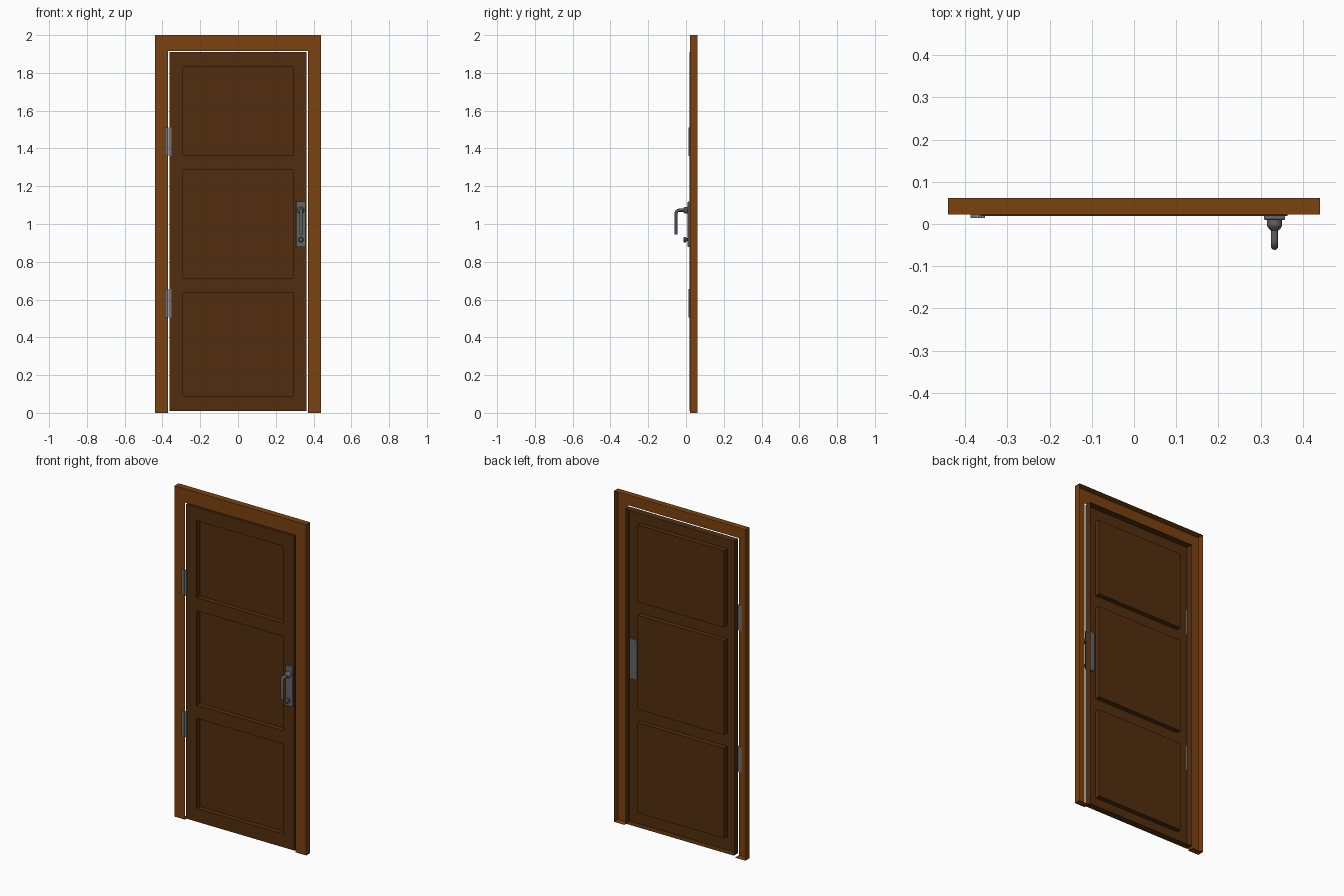
import bpy, bmesh, math
from mathutils import Matrix

if "Cube" in bpy.data.objects:
    bpy.data.objects.remove(bpy.data.objects["Cube"])


def material(name, rgb):
    m = bpy.data.materials.new(name)
    m.diffuse_color = (*rgb, 1)
    m.use_nodes = True
    m.node_tree.nodes["Principled BSDF"].inputs["Base Color"].default_value = m.diffuse_color
    return m


FRAME = material("frame_wood", (0.195, 0.054, 0.005))
DOOR = material("dark_door_wood", (0.083, 0.027, 0.0045))
METAL = material("handle_metal", (0.125, 0.125, 0.125))
HINGE = material("hinge_metal", (0.17, 0.17, 0.17))


def finish(name, bm, mat):
    bmesh.ops.remove_doubles(bm, verts=bm.verts, dist=1e-5)
    me = bpy.data.meshes.new(name)
    bm.to_mesh(me)
    bm.free()
    ob = bpy.data.objects.new(name, me)
    bpy.context.collection.objects.link(ob)
    me.materials.append(mat)
    return ob


def smooth(ob):
    bpy.ops.object.select_all(action='DESELECT')
    ob.select_set(True)
    bpy.context.view_layer.objects.active = ob
    bpy.ops.object.shade_smooth_by_angle()


def quad(bm, pts):
    bm.faces.new([bm.verts.new(p) for p in pts])


def sheet(bm, x0, x1, z0, z1, y):
    quad(bm, [(x0, y, z0), (x1, y, z0), (x1, y, z1), (x0, y, z1)])


def walls(bm, path, y0, y1):
    # side walls running back from a path of (x, z) points
    for (ax, az), (bx, bz) in zip(path, path[1:]):
        quad(bm, [(ax, y0, az), (ax, y1, az), (bx, y1, bz), (bx, y0, bz)])


def rect(x0, x1, z0, z1):
    return [(x0, z0), (x1, z0), (x1, z1), (x0, z1), (x0, z0)]


def box(name, x0, x1, y0, y1, z0, z1, mat, bevel=0):
    bm = bmesh.new()
    bmesh.ops.create_cube(bm, size=1)
    for v in bm.verts:
        v.co = ((x0 + x1) / 2 + v.co.x * (x1 - x0),
                (y0 + y1) / 2 + v.co.y * (y1 - y0),
                (z0 + z1) / 2 + v.co.z * (z1 - z0))
    if bevel:
        edges = [e for e in bm.edges if all(v.co.y < (y0 + y1) / 2 for v in e.verts)]
        bmesh.ops.bevel(bm, geom=edges, offset=bevel, segments=2, affect='EDGES', profile=0.5)
    return finish(name, bm, mat)


def turned(name, x, z, profile, mat, n=24):
    # round part turned about a front-to-back axis; profile of (radius, y)
    bm = bmesh.new()
    rings = [[bm.verts.new((x + r * math.cos(2 * math.pi * i / n), y,
                            z + r * math.sin(2 * math.pi * i / n))) for i in range(n)]
             for r, y in profile]
    for a, b in zip(rings, rings[1:]):
        for i in range(n):
            j = (i + 1) % n
            bm.faces.new([a[i], a[j], b[j], b[i]])
    bm.faces.new(rings[-1])
    bm.faces.new(rings[0])
    bmesh.ops.recalc_face_normals(bm, faces=bm.faces)
    smooth(finish(name, bm, mat))


BACK = 0.061

# door frame: front sheet with outer walls, open at the back
bm = bmesh.new()
fy = 0.022
sheet(bm, -0.44, -0.37, 0, 1.917, fy)
sheet(bm, 0.37, 0.44, 0, 1.917, fy)
sheet(bm, -0.44, 0.44, 1.917, 2, fy)
walls(bm, [(0.37, 0), (0.44, 0), (0.44, 2), (-0.44, 2), (-0.44, 0), (-0.37, 0)], fy, BACK)
finish("door_frame", bm, FRAME)

# door leaf: front sheet with three panels pushed back, open at the back
bm = bmesh.new()
dy, py = 0.0195, 0.049
xs = [-0.363, -0.29, 0.29, 0.363]
zs = [0.01, 0.09, 0.635, 0.715, 1.285, 1.365, 1.83, 1.91]
for i in range(3):
    for j in range(7):
        cell = (xs[i], xs[i + 1], zs[j], zs[j + 1])
        panel = i == 1 and j % 2 == 1
        sheet(bm, *cell, py if panel else dy)
        if panel:
            walls(bm, rect(*cell)[::-1], dy, py)
walls(bm, rect(xs[0], xs[-1], zs[0], zs[-1]), dy, BACK)
finish("door_leaf", bm, DOOR)

# hinges: two leaves each
for label, z in (("lower", 0.58), ("upper", 1.435)):
    for side, x in (("frame", -0.379), ("door", -0.361)):
        box(f"{label}_hinge_{side}_leaf", x - 0.008, x + 0.008, 0.014, 0.023,
            z - 0.076, z + 0.076, HINGE)

# handle plate, passing through the door
HX = 0.333
box("handle_plate", HX - 0.025, HX + 0.025, 0.009, 0.03, 0.878, 1.12, METAL, 0.004)

# collar and lower knob
turned("handle_collar", HX, 1.073, [(0.018, 0.012), (0.018, -0.004), (0.013, -0.012), (0.008, -0.016)], METAL)
turned("lock_knob", HX, 0.917, [(0.008, 0.012), (0.008, 0.002), (0.014, -0.001),
                                (0.014, -0.009), (0.010, -0.014)], METAL)

# lever: tube going out and bending down
path = [(0.01, 1.073), (-0.035, 1.073)]
path += [(-0.035 - 0.018 * math.sin(a), 1.055 + 0.018 * math.cos(a))
         for a in (math.pi / 2 * k / 6 for k in range(1, 7))]
path += [(-0.053, 0.945)]
cu = bpy.data.curves.new("handle_lever", 'CURVE')
cu.dimensions = '3D'
cu.bevel_depth = 0.0085
cu.bevel_resolution = 4
cu.use_fill_caps = True
sp = cu.splines.new('POLY')
sp.points.add(len(path) - 1)
for p, (y, z) in zip(sp.points, path):
    p.co = (HX, y, z, 1)
cu.materials.append(METAL)
lever = bpy.data.objects.new("handle_lever", cu)
bpy.context.collection.objects.link(lever)
bpy.ops.object.select_all(action='DESELECT')
lever.select_set(True)
bpy.context.view_layer.objects.active = lever
bpy.ops.object.convert(target='MESH')
smooth(bpy.context.view_layer.objects.active)
